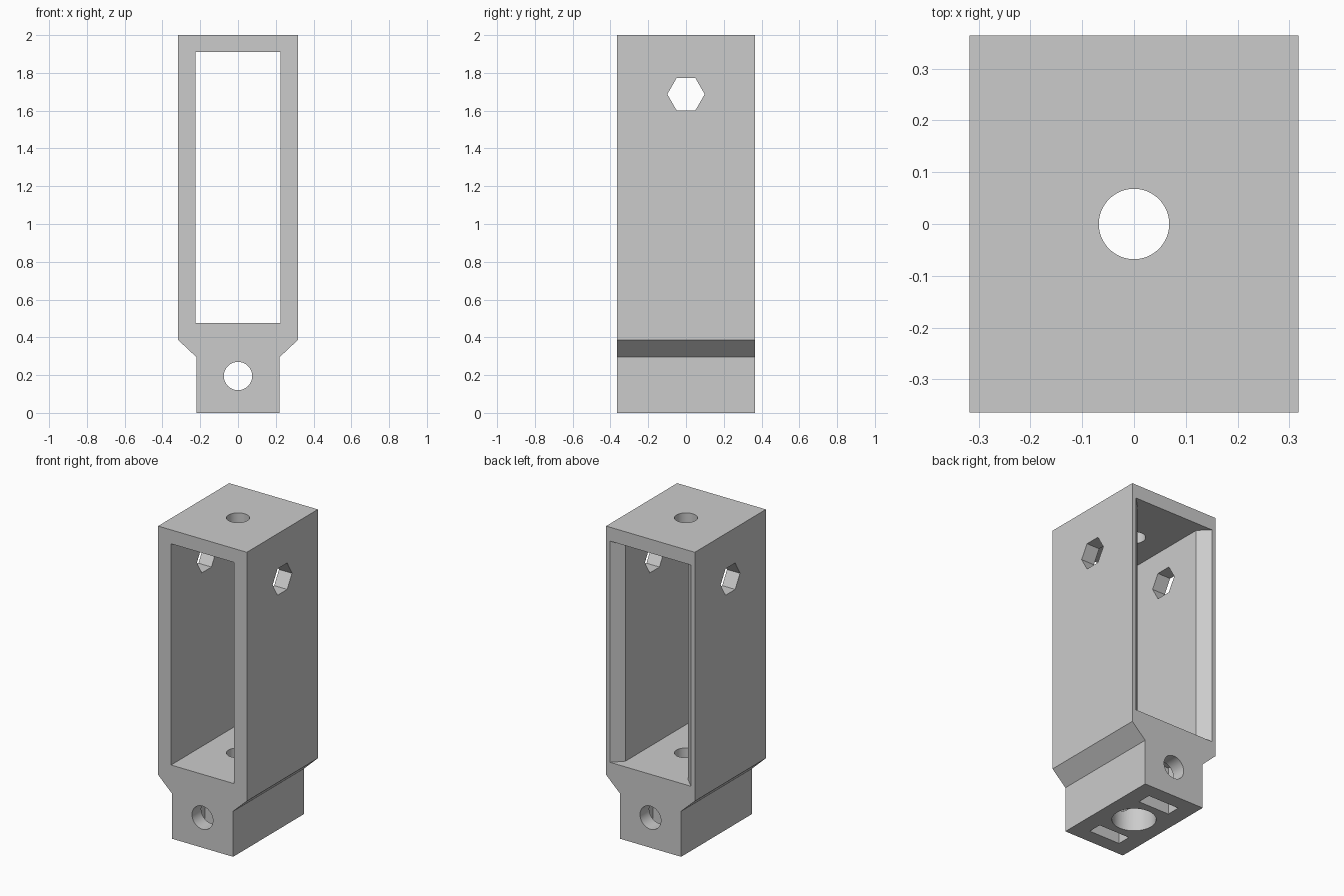
import bpy, bmesh, math
from mathutils import Matrix, Vector

cube = bpy.data.objects.get("Cube")
if cube:
    bpy.data.objects.remove(cube, do_unlink=True)

DEPTH = 0.364      # half depth of the bracket
PIVOT_Z = 0.195    # height of the cross hole in the foot
HEX_Z = 1.687      # height of the hexagonal side holes

grey = bpy.data.materials.new("plain grey")
grey.use_nodes = True
grey.diffuse_color = (0.6, 0.6, 0.6, 1)
grey.node_tree.nodes["Principled BSDF"].inputs["Base Color"].default_value = (0.6, 0.6, 0.6, 1)


def prism(name, corners, sweep):
    """Solid made by sweeping a flat outline along a vector."""
    bm = bmesh.new()
    face = bm.faces.new([bm.verts.new(c) for c in corners])
    new = bmesh.ops.extrude_face_region(bm, geom=[face])["geom"]
    bmesh.ops.translate(bm, vec=Vector(sweep),
                        verts=[g for g in new if isinstance(g, bmesh.types.BMVert)])
    bmesh.ops.recalc_face_normals(bm, faces=bm.faces)
    mesh = bpy.data.meshes.new(name)
    bm.to_mesh(mesh)
    bm.free()
    mesh.materials.append(grey)
    obj = bpy.data.objects.new(name, mesh)
    bpy.context.collection.objects.link(obj)
    return obj


def rod(name, sides, radius, start, sweep):
    """Regular prism from a start point along an axis."""
    turn = Vector(sweep).to_track_quat('Z', 'Y').to_matrix().to_4x4()
    place = Matrix.Translation(start) @ turn
    ring = [place @ Vector((radius * math.cos(a), radius * math.sin(a), 0))
            for a in (math.tau * i / sides for i in range(sides))]
    return prism(name, ring, sweep)


def mirrored(half):
    """Close a right-hand outline with its mirror image in x."""
    return half + [(-x, v) for x, v in reversed(half)]


# Body: frame, sloped shoulders and narrow foot in one front profile
outline = mirrored([(0.22, 0), (0.22, 0.295), (0.318, 0.387), (0.318, 2)])
body = prism("bracket_body", [(x, -DEPTH, z) for x, z in outline], (0, 2 * DEPTH, 0))

# Window through the frame, flared at the back sides
flare = mirrored([(0.225, -0.5), (0.225, DEPTH - 0.065), (0.325, DEPTH + 0.035)])
cutters = [prism("window_cutter", [(x, y, 0.476) for x, y in flare], (0, 0, 1.434))]

# Vertical screw hole and its wide counterbore in the foot
cutters.append(rod("screw_hole_cutter", 48, 0.068, (0, 0, -0.1), (0, 0, 2.2)))
cutters.append(rod("counterbore_cutter", 48, 0.13, (0, 0, -0.1), (0, 0, 0.42)))

# Cross hole through the foot, front to back
cutters.append(rod("pivot_hole_cutter", 48, 0.075, (0, -0.5, PIVOT_Z), (0, 1, 0)))

# Hexagonal hole through both sides, with corners pointing along y
hexagon = [(-0.5, 0.099 * math.cos(i * math.pi / 3), HEX_Z + 0.099 * math.sin(i * math.pi / 3))
           for i in range(6)]
cutters.append(prism("hex_hole_cutter", hexagon, (1, 0, 0)))

# Nut slots in the underside, front and back
for side in (-1, 1):
    corners = [(-0.112, 0.18), (0.112, 0.18), (0.112, 0.27), (-0.112, 0.27)]
    cutters.append(prism("nut_slot_cutter", [(x, side * y, -0.1) for x, y in corners],
                         (0, 0, 0.41)))

# Cut everything out of the body, then drop the cutters
bpy.context.view_layer.objects.active = body
for cutter in cutters:
    cutter.hide_render = True
    mod = body.modifiers.new(cutter.name, 'BOOLEAN')
    mod.operation = 'DIFFERENCE'
    mod.solver = 'EXACT'
    mod.object = cutter
    bpy.ops.object.modifier_apply(modifier=mod.name)
    bpy.data.objects.remove(cutter, do_unlink=True)

# Smooth the round bores while keeping the edges sharp
for obj in bpy.context.selected_objects:
    obj.select_set(False)
body.select_set(True)
bpy.ops.object.shade_smooth_by_angle(angle=math.radians(30))
